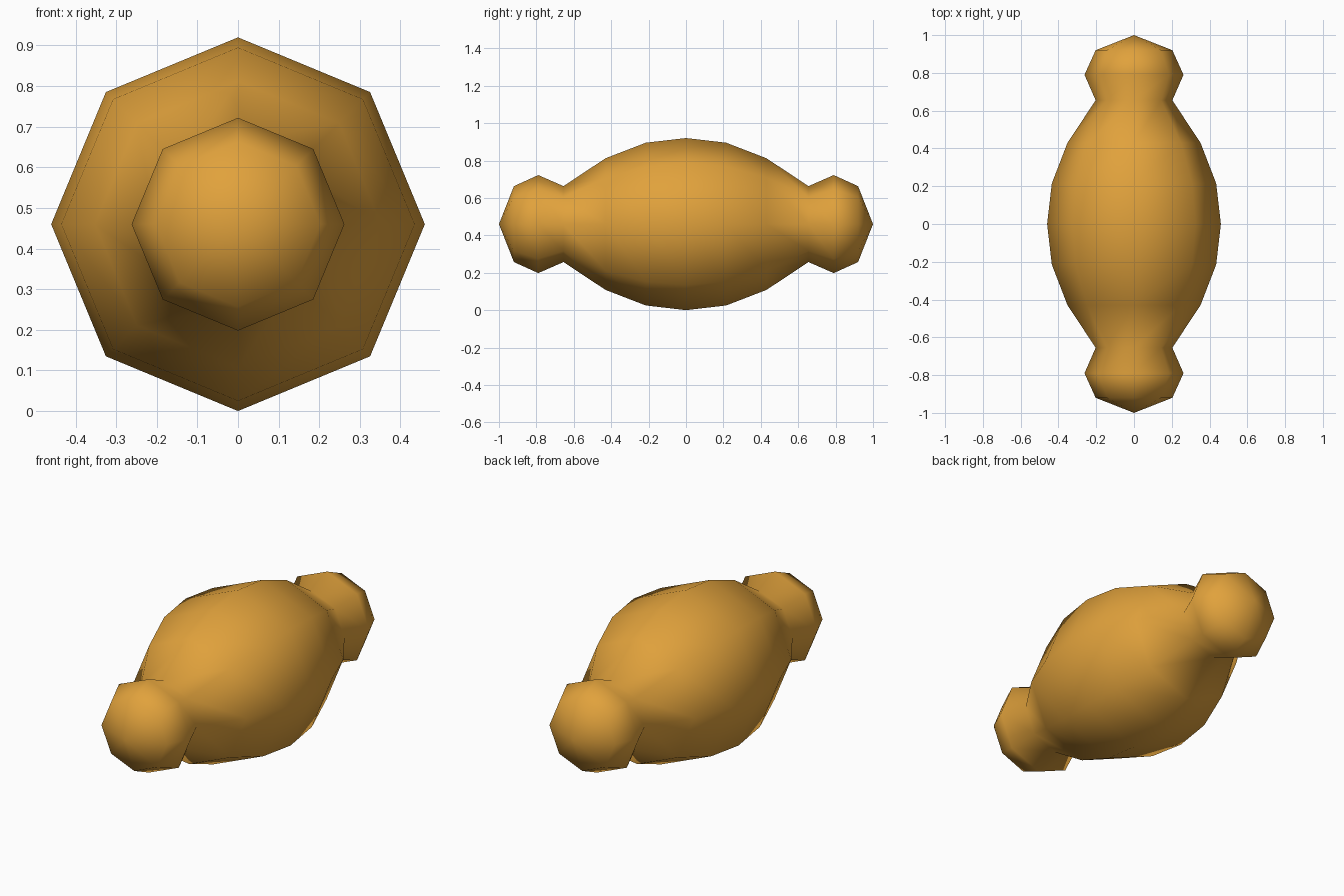
import bpy, bmesh
from math import radians
from mathutils import Vector

cube = bpy.data.objects.get("Cube")
if cube:
    bpy.data.objects.remove(cube, do_unlink=True)

SIDES = 8
HEIGHT = 0.46

# Flat golden colour
gold = bpy.data.materials.new("golden_brown")
gold.use_nodes = True
colour = (0.75, 0.36, 0.045, 1)
gold.diffuse_color = colour
gold.node_tree.nodes["Principled BSDF"].inputs["Base Color"].default_value = colour

# Half profile as (radius, distance along the length), mirrored to the other end
half = [(0.46, 0), (0.435, 0.215), (0.352, 0.43), (0.203, 0.655),
        (0.262, 0.79), (0.203, 0.92), (0, 1)]
profile = [(r, -y) for r, y in reversed(half[1:])] + half

# Barrel body with a knob at each end, lathed around the y axis
bm = bmesh.new()
points = [bm.verts.new((0, y, r)) for r, y in profile]
edges = [bm.edges.new(pair) for pair in zip(points, points[1:])]
bmesh.ops.spin(bm, geom=points + edges, cent=(0, 0, 0), axis=(0, 1, 0),
               angle=radians(360), steps=SIDES, use_merge=True)
bmesh.ops.remove_doubles(bm, verts=bm.verts, dist=0.001)
bmesh.ops.recalc_face_normals(bm, faces=bm.faces)
bmesh.ops.translate(bm, verts=bm.verts, vec=Vector((0, 0, HEIGHT)))
for face in bm.faces:
    face.smooth = True

mesh = bpy.data.meshes.new("knobbed_body")
bm.to_mesh(mesh)
bm.free()
mesh.materials.append(gold)
body = bpy.data.objects.new("knobbed_body", mesh)
bpy.context.collection.objects.link(body)
